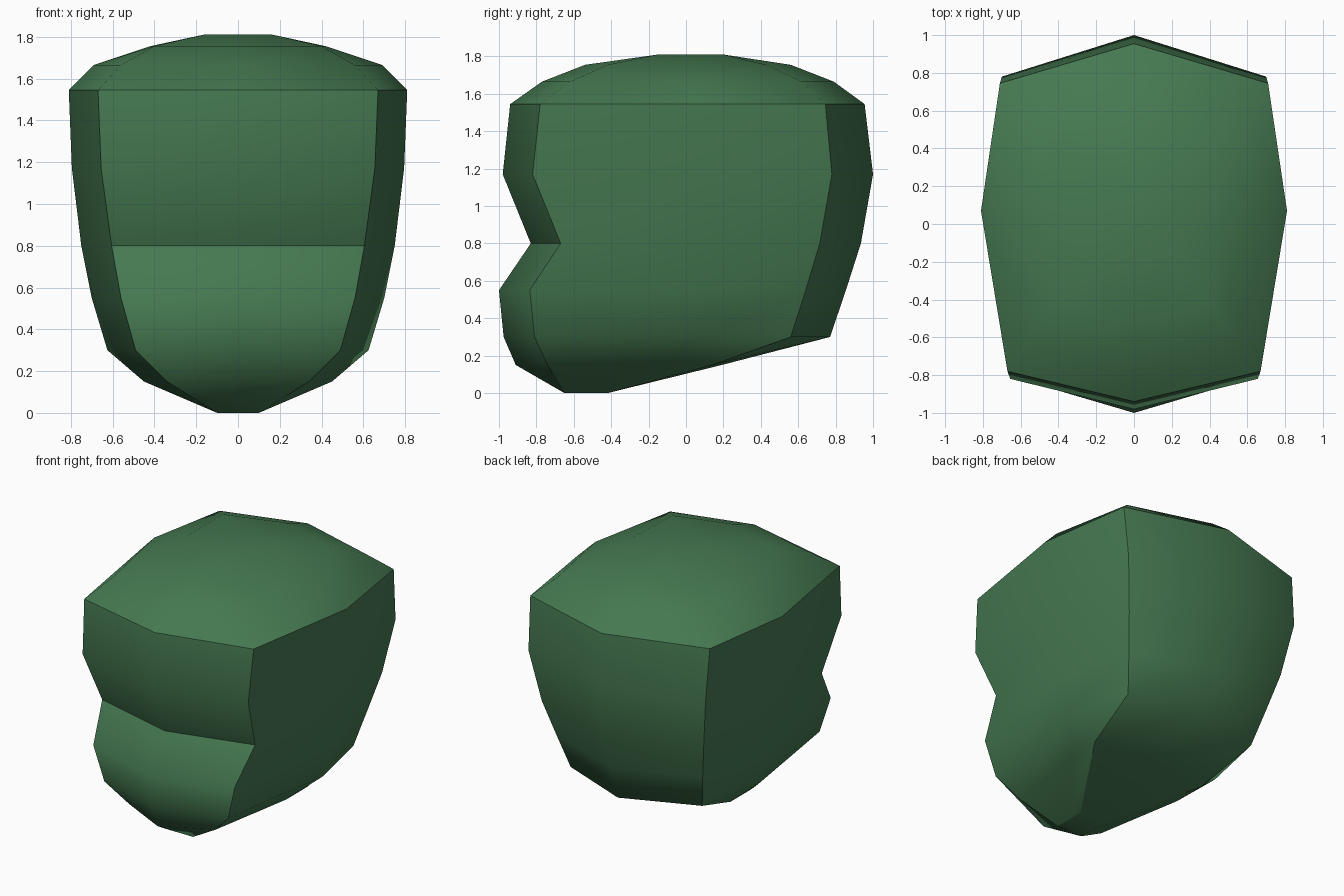
import bpy
import bmesh

# Remove the default cube if the scene has it
default_cube = bpy.data.objects.get("Cube")
if default_cube:
    bpy.data.objects.remove(default_cube, do_unlink=True)

# One flat green for the whole head
green = bpy.data.materials.new("forest_green")
green.use_nodes = True
colour = (0.06, 0.19, 0.082, 1.0)
green.diffuse_color = colour
shader = green.node_tree.nodes["Principled BSDF"]
shader.inputs["Base Color"].default_value = colour

# Half cross-sections from chin to crown. Each holds the height, then the
# front ridge depth, front corner, cheek, back corner and back ridge depth.
BROW, LIP = 6, 4
sections = [
    (0, -.65, (.1, -.65), (.1, -.53), (.1, -.42), -.42),
    (.15, -.91, (.34, -.74), (.45, -.1), (.45, .14), .19),
    (.3, -.975, (.49, -.81), (.625, .07), (.52, .56), .77),
    (.55, -1, (.56, -.835), (.7, .07), (.58, .64), .855),
    (.8, -.83, (.605, -.67), (.75, .07), (.64, .715), .935),
    (1.17, -.98, (.655, -.82), (.795, .07), (.7, .78), 1),
    (1.545, -.94, (.67, -.78), (.81, .07), (.71, .745), .955),
    (1.665, -.77, (.56, -.62), (.69, .04), (.58, .62), .79),
    (1.755, -.54, (.4, -.42), (.42, .02), (.42, .43), .56),
    (1.81, -.15, (.165, -.15), (.165, .02), (.165, .2), .2),
]


def full_ring(bm, section):
    """Mirror a half section into a closed ring of eight vertices."""
    height, front, *half, back = section
    outline = [(0, front)] + half + [(0, back)]
    outline += [(-x, y) for x, y in reversed(half)]
    return [bm.verts.new((x, y, height)) for x, y in outline]


# Loft the head through its rings
bm = bmesh.new()
rings = [full_ring(bm, section) for section in sections]
count = len(rings[0])
for lower, upper in zip(rings, rings[1:]):
    for i in range(count):
        j = (i + 1) % count
        bm.faces.new((lower[i], lower[j], upper[j], upper[i]))
bm.faces.new(rings[0][::-1])
bm.faces.new(rings[-1])
bmesh.ops.recalc_face_normals(bm, faces=bm.faces)

for face in bm.faces:
    face.smooth = True


def crease(a, b):
    """Keep the edge between two vertices hard."""
    edge = bm.edges.get((a, b))
    if edge:
        edge.smooth = False


# Hard corners up the sides, from the chin to the brow line
front_right, back_right = count - 1, count - 3
for corner in (1, 3, back_right, front_right):
    for lower, upper in zip(rings[:BROW], rings[1:BROW + 1]):
        crease(lower[corner], upper[corner])

# Hard brow line all round, and a hard fold across the front
for i in range(count):
    crease(rings[BROW][i], rings[BROW][i - 1])
for corner in (1, front_right):
    crease(rings[LIP][0], rings[LIP][corner])

# Hard edges along the sides of the chin
for i in (1, 2, 5, 6):
    crease(rings[0][i], rings[0][i + 1])

mesh = bpy.data.meshes.new("head")
bm.to_mesh(mesh)
bm.free()
mesh.materials.append(green)
head = bpy.data.objects.new("head", mesh)
bpy.context.collection.objects.link(head)
